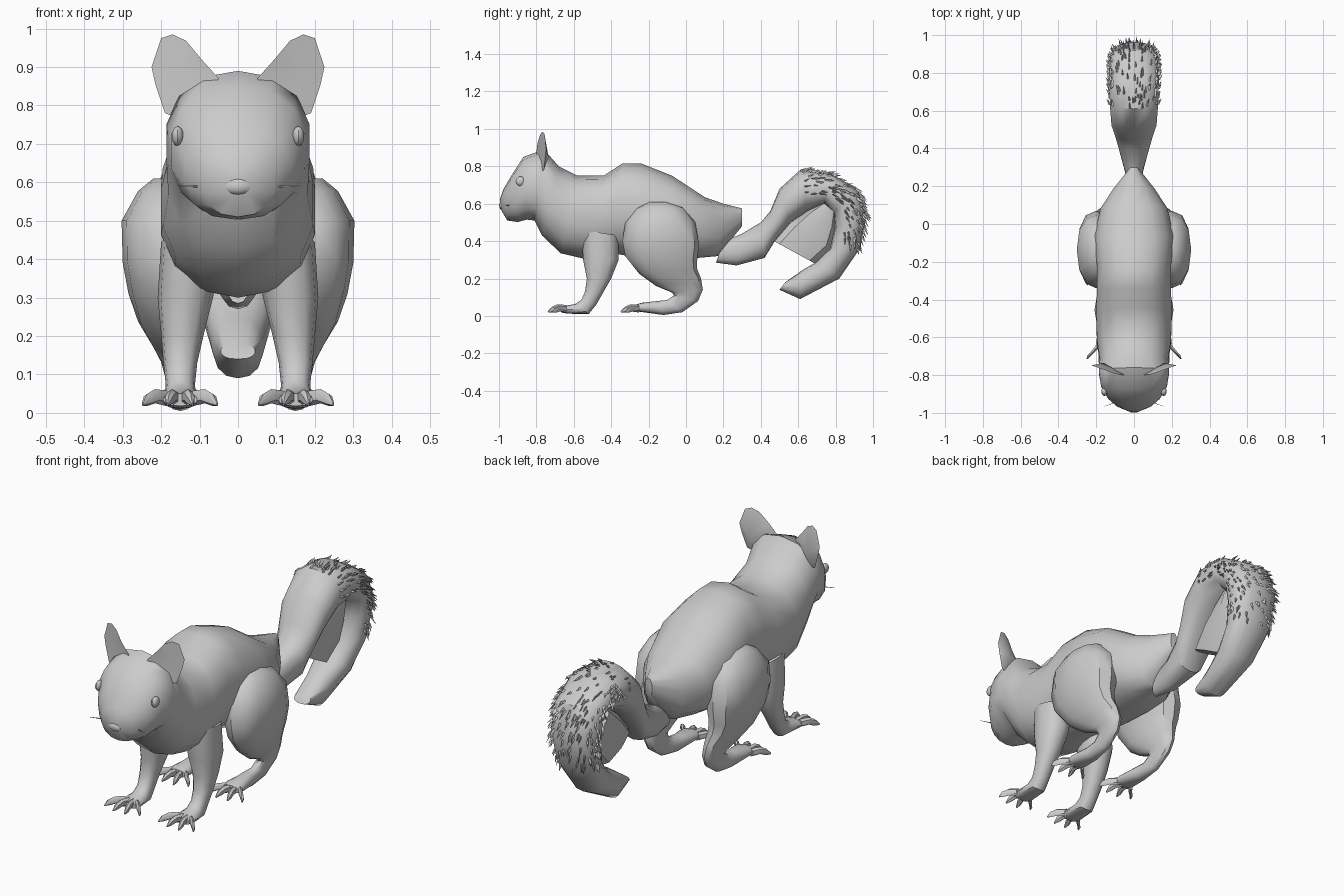
import bpy, bmesh, math, random
from mathutils import Vector

if "Cube" in bpy.data.objects:
    bpy.data.objects.remove(bpy.data.objects["Cube"])

random.seed(4)
fur = bpy.data.materials.new("grey_fur")
fur.diffuse_color = (0.6, 0.6, 0.6, 1)
fur.use_nodes = True
fur.node_tree.nodes["Principled BSDF"].inputs["Base Color"].default_value = fur.diffuse_color


def finish(name, bm, angle=40):
    bmesh.ops.recalc_face_normals(bm, faces=bm.faces)
    me = bpy.data.meshes.new(name)
    bm.to_mesh(me)
    bm.free()
    ob = bpy.data.objects.new(name, me)
    bpy.context.collection.objects.link(ob)
    me.materials.append(fur)
    bpy.ops.object.select_all(action='DESELECT')
    ob.select_set(True)
    bpy.context.view_layer.objects.active = ob
    bpy.ops.object.shade_smooth_by_angle(angle=math.radians(angle))
    return ob


def loft(name, sections, n=12, power=2.3):
    """Skin rounded rings; each is (y, z) edge to (y, z) edge, x centre, half width."""
    bm = bmesh.new()
    rings = []
    for ya, za, yb, zb, xc, w in sections:
        ring = []
        for i in range(n):
            t = 2 * math.pi * i / n
            c, s = math.cos(t), math.sin(t)
            c = math.copysign(abs(c) ** (2 / power), c)
            s = math.copysign(abs(s) ** (2 / power), s)
            ring.append(bm.verts.new((xc + w * s,
                                      (ya + yb) / 2 + c * (ya - yb) / 2,
                                      (za + zb) / 2 + c * (za - zb) / 2)))
        rings.append(ring)
    for r, q in zip(rings, rings[1:]):
        for i in range(n):
            j = (i + 1) % n
            bm.faces.new((r[i], r[j], q[j], q[i]))
    bm.faces.new(rings[0])
    bm.faces.new(rings[-1][::-1])
    return finish(name, bm)


def flip(sections, side):
    return [(a, b, c, d, x * side, w) for a, b, c, d, x, w in sections]


def centred(sections):
    return [(a, b, c, d, 0, w) for a, b, c, d, w in sections]


def ball(name, loc, size):
    bm = bmesh.new()
    bmesh.ops.create_uvsphere(bm, u_segments=10, v_segments=6, radius=1)
    for v in bm.verts:
        v.co = Vector([v.co[k] * size[k] + loc[k] for k in range(3)])
    return finish(name, bm)


# Head and torso in one skin
loft("head_and_body", centred([
    (-.995, .625, -.985, .56, .03), (-.975, .68, -.955, .51, .09),
    (-.94, .74, -.90, .502, .14), (-.87, .85, -.85, .515, .178),
    (-.76, .89, -.81, .51, .19), (-.68, .80, -.77, .43, .185),
    (-.58, .75, -.67, .335, .20), (-.44, .75, -.52, .30, .205),
    (-.34, .815, -.36, .33, .20), (-.24, .815, -.20, .30, .20),
    (-.075, .75, -.03, .30, .215), (.10, .635, .06, .31, .18),
    (.20, .60, .17, .32, .11), (.30, .575, .30, .48, .02)]), n=14)

# Nose tip
ball("nose", (0, -.985, .59), (.035, .014, .022))

# Curled tail: outer edge, inner edge, half width
tail = loft("tail", centred([
    (.20, .40, .16, .285, .03), (.30, .44, .27, .27, .05),
    (.40, .50, .42, .31, .085), (.45, .56, .475, .40, .10),
    (.50, .68, .56, .50, .122), (.61, .78, .65, .56, .13),
    (.77, .765, .74, .60, .135), (.92, .675, .79, .55, .13),
    (.965, .54, .795, .47, .125), (.93, .36, .77, .36, .11),
    (.82, .20, .70, .29, .09), (.61, .09, .63, .25, .065),
    (.50, .14, .53, .18, .045)]), n=14)

# Hair filling the curl of the tail
loft("tail_inner_hair", centred([
    (.73, .61, .80, .55, .07), (.64, .56, .80, .46, .065),
    (.55, .49, .78, .36, .06), (.47, .40, .69, .28, .045)]), n=8)

# Fur spikes on the outside of the tail
bm = bmesh.new()
hub = Vector((0, .66, .42))
faces = [f for f in tail.data.polygons
         if len(f.vertices) == 4 and f.center.y > .6 and f.center.z > .38
         and f.normal.dot((f.center - hub).normalized()) > .35]
for k in range(260):
    f = random.choice(faces)
    p = [tail.data.vertices[i].co for i in f.vertices]
    u, v = random.random(), random.random()
    at = p[0].lerp(p[1], u).lerp(p[3].lerp(p[2], u), v)
    n = f.normal.copy()
    out = (at - hub).normalized()
    along = Vector((0, out.z, -out.y))
    side = n.cross(along).normalized()
    tip = at + along * random.uniform(.025, .045) + n * random.uniform(.008, .022)
    low = at - n * .006
    a, b, c, d = [bm.verts.new(q) for q in
                  (low + side * .007, low - side * .007, at + n * .007, tip)]
    for tri in ((a, b, c), (a, b, d), (b, c, d), (c, a, d)):
        bm.faces.new(tri)
finish("tail_fur_spikes", bm, 20)

hind = [(-.20, .61, -.10, .61, .17, .05), (-.27, .575, -.01, .58, .17, .09),
        (-.325, .50, .05, .50, .19, .113), (-.34, .40, .07, .38, .20, .10),
        (-.325, .32, .06, .30, .20, .085), (-.25, .225, .06, .25, .19, .07),
        (-.16, .16, .08, .20, .175, .05), (-.075, .125, .09, .14, .165, .035),
        (-.065, .11, .065, .08, .16, .03), (-.10, .085, -.02, .02, .155, .028),
        (-.15, .08, -.12, .005, .15, .034), (-.24, .07, -.23, .02, .15, .05),
        (-.27, .06, -.27, .025, .15, .045)]
fore = [(-.56, .46, -.36, .43, .12, .08), (-.55, .30, -.36, .30, .137, .072),
        (-.53, .20, -.40, .20, .145, .055), (-.54, .13, -.44, .13, .15, .044),
        (-.56, .085, -.48, .06, .15, .038), (-.59, .065, -.52, .01, .15, .042),
        (-.64, .055, -.63, .012, .15, .05), (-.665, .05, -.665, .018, .15, .045)]
ear = [(.05, .87), (.095, .92), (.135, .968), (.17, .985), (.20, .975),
       (.225, .90), (.215, .855), (.19, .78), (.14, .76)]

for side, tag in ((1, "right"), (-1, "left")):
    loft(tag + "_hind_leg", flip(hind, side))
    loft(tag + "_front_leg", flip(fore, side))

    # Four fanned, clawed toes on each foot
    for part, y in (("hind", -.25), ("front", -.64)):
        for k in range(4):
            x, dx = .115 + .024 * k, (k - 1.5) * .027
            reach = .095 if k in (1, 2) else .07
            toe = [(y, .058, y, .018, x, .014),
                   (y - reach * .5, .062, y - reach * .5, .025, x + dx * .7, .013),
                   (y - reach * .8, .05, y - reach * .75, .018, x + dx * 1.2, .011),
                   (y - reach - .005, .025, y - reach, .018, x + dx * 1.5, .003)]
            loft(f"{tag}_{part}_toe_{k + 1}", flip(toe, side), n=6)

    # Cupped ear: rim with a hollow front and rounded back
    bm = bmesh.new()
    rim = [bm.verts.new((side * x, -.80 + .05 * max(0, (x - .08) / .14), z))
           for x, z in ear]
    front = bm.verts.new((side * .165, -.768, .88))
    back = bm.verts.new((side * .16, -.735, .85))
    for i, v in enumerate(rim):
        w = rim[(i + 1) % len(rim)]
        bm.faces.new((v, w, front))
        bm.faces.new((w, v, back))
    finish(tag + "_ear", bm)

    # Eye and whisker
    ball(tag + "_eye", (side * .157, -.885, .72), (.016, .026, .026))
    loft(tag + "_whisker", [(-.945, .592, -.945, .586, side * .10, .004),
                            (-.965, .592, -.965, .590, side * .155, .002)], n=4)
